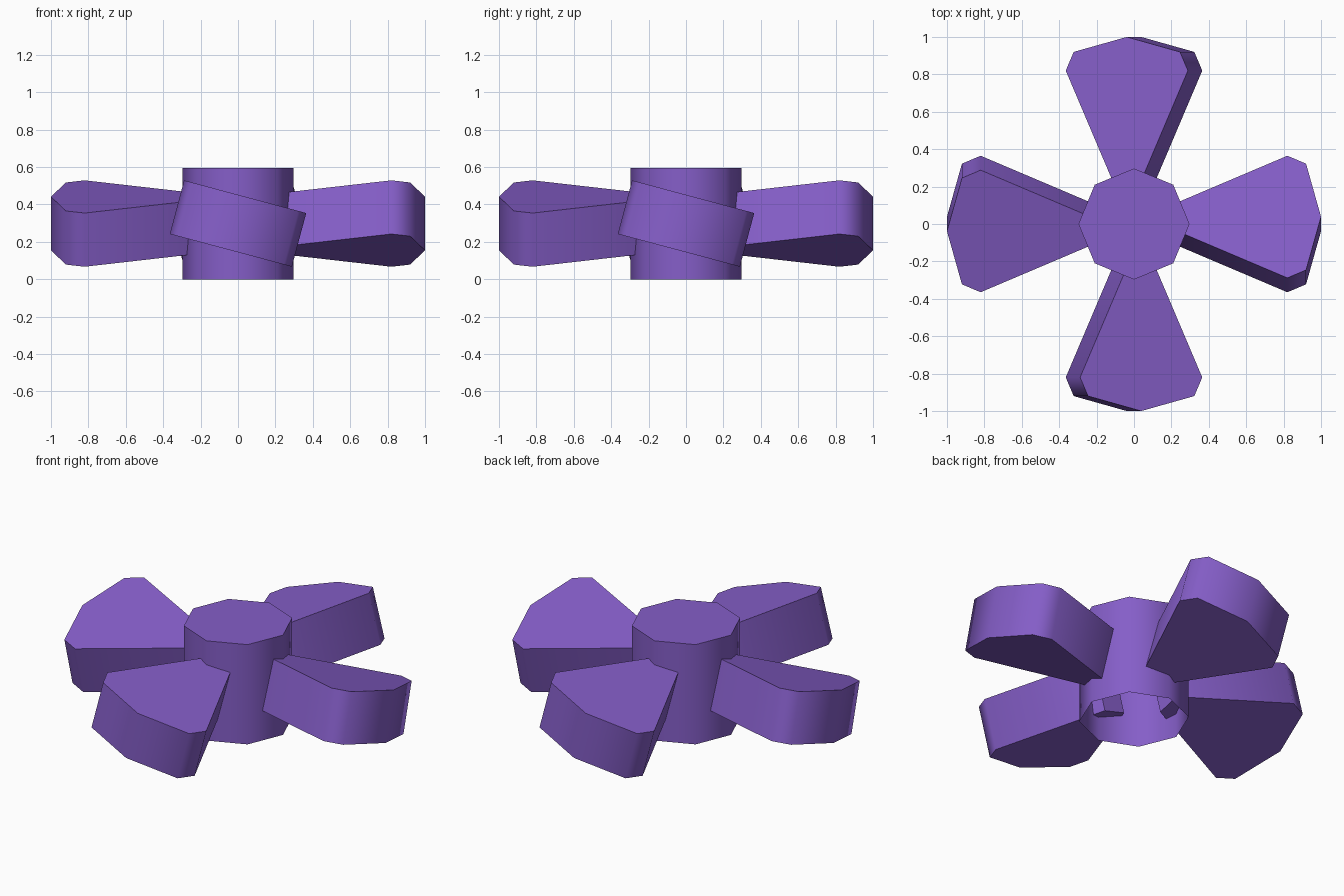
import bpy, bmesh, math
from mathutils import Matrix

if "Cube" in bpy.data.objects:
    bpy.data.objects.remove(bpy.data.objects["Cube"])

purple = bpy.data.materials.new("purple")
purple.diffuse_color = (0.235, 0.112, 0.58, 1)
purple.use_nodes = True
purple.node_tree.nodes["Principled BSDF"].inputs["Base Color"].default_value = purple.diffuse_color


def make_object(name, bm, angle):
    """Turn a bmesh into a shaded object; edges steeper than angle stay sharp."""
    mesh = bpy.data.meshes.new(name)
    bm.to_mesh(mesh)
    bm.free()
    mesh.materials.append(purple)
    obj = bpy.data.objects.new(name, mesh)
    bpy.context.collection.objects.link(obj)
    bpy.ops.object.select_all(action='DESELECT')
    obj.select_set(True)
    bpy.context.view_layer.objects.active = obj
    bpy.ops.object.shade_smooth_by_angle(angle=math.radians(angle))
    return obj


# Hub: eight-sided, capped on top, open underneath
HUB_R, HUB_H = 0.297, 0.595
bm = bmesh.new()
ring = [(HUB_R * math.cos(i * math.pi / 4), HUB_R * math.sin(i * math.pi / 4)) for i in range(8)]
low = [bm.verts.new((x, y, 0)) for x, y in ring]
high = [bm.verts.new((x, y, HUB_H)) for x, y in ring]
for i in range(8):
    j = (i + 1) % 8
    bm.faces.new((low[i], low[j], high[j], high[i]))
bm.faces.new(high)
make_object("hub", bm, 60)

# Blades: thick fan-shaped slabs, pitched about their own length
THICK, PITCH, MID_Z = 0.297, math.radians(-15), 0.298
half = [(0.21, 0.07), (0.82, 0.338), (0.92, 0.294)]  # radius, half width
outline = [(r, -w) for r, w in half] + [(1.0, 0)] + [(r, w) for r, w in reversed(half)]

for k, side in enumerate(("right", "back", "left", "front")):
    bm = bmesh.new()
    base = bm.faces.new([bm.verts.new((x, y, -THICK / 2)) for x, y in outline])
    ext = bmesh.ops.extrude_face_region(bm, geom=[base], use_keep_orig=True)
    top = [v for v in ext["geom"] if isinstance(v, bmesh.types.BMVert)]
    bmesh.ops.translate(bm, verts=top, vec=(0, 0, THICK))
    bmesh.ops.recalc_face_normals(bm, faces=bm.faces[:])
    bm.transform(Matrix.Translation((0, 0, MID_Z))
                 @ Matrix.Rotation(k * math.pi / 2, 4, 'Z')
                 @ Matrix.Rotation(PITCH, 4, 'X'))
    make_object("blade_" + side, bm, 60)
